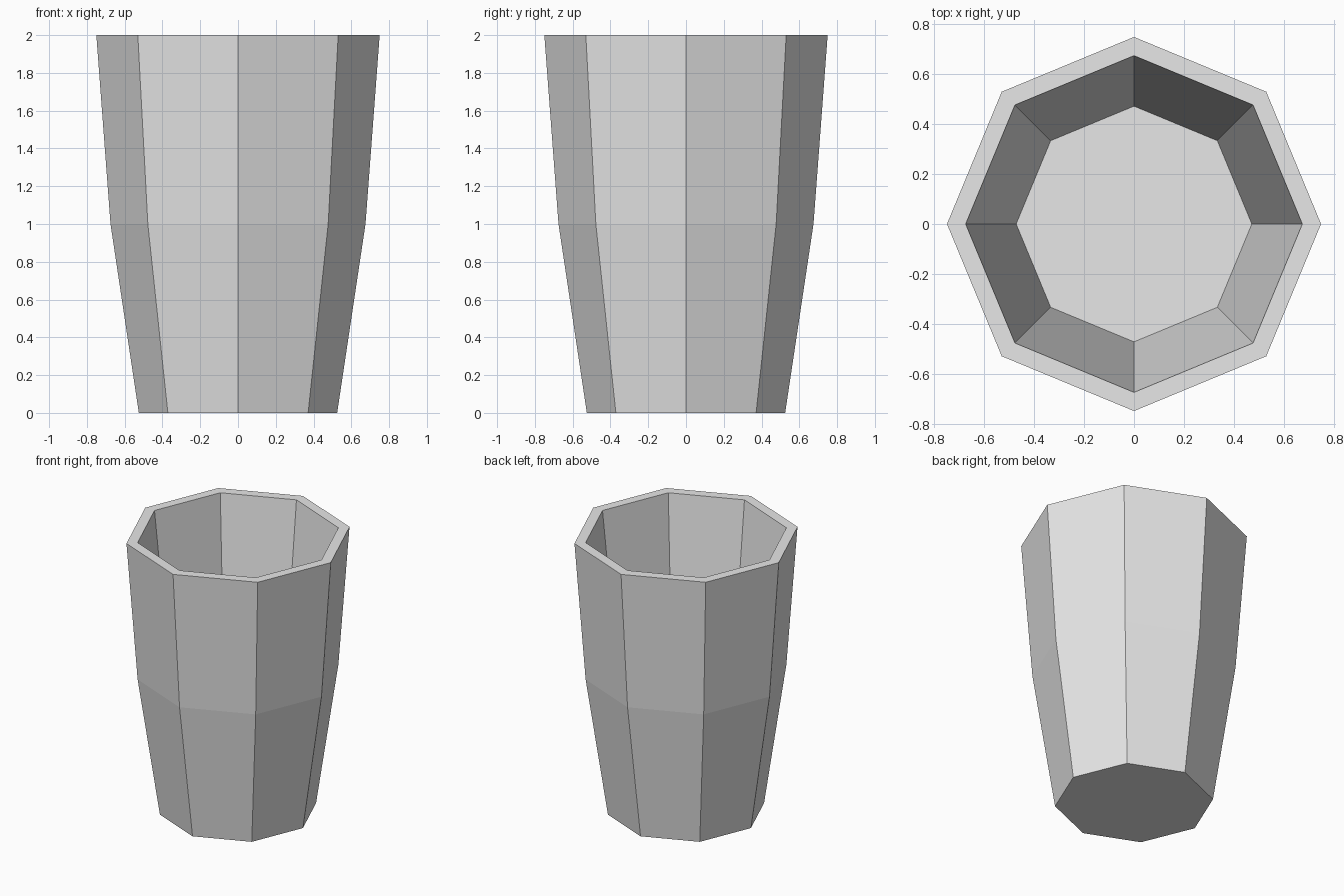
import bpy
import bmesh
from math import cos, sin, tau

SIDES = 8

# Remove the default object
default = bpy.data.objects.get("Cube")
if default:
    bpy.data.objects.remove(default, do_unlink=True)

# Single plain grey material
grey = bpy.data.materials.new("light_grey")
grey.use_nodes = True
colour = (0.8, 0.8, 0.8, 1.0)
grey.diffuse_color = colour
grey.node_tree.nodes["Principled BSDF"].inputs["Base Color"].default_value = colour

# Radius and height: outer base, waist, outer rim, inner rim, inner floor
profile = [(0.525, 0.0), (0.675, 1.0), (0.75, 2.0), (0.675, 2.0), (0.4725, 0.1)]


def ring(bm, radius, z):
    """Octagonal loop of vertices with corners on the axes."""
    return [bm.verts.new((radius * cos(tau * i / SIDES), radius * sin(tau * i / SIDES), z))
            for i in range(SIDES)]


# Cup: rings bridged from the base, over the rim and down to the inner floor
bm = bmesh.new()
rings = [ring(bm, r, z) for r, z in profile]
for low, high in zip(rings, rings[1:]):
    for i in range(SIDES):
        j = (i + 1) % SIDES
        bm.faces.new((low[i], low[j], high[j], high[i]))
bm.faces.new(rings[0][::-1])   # underside
bm.faces.new(rings[-1])        # inner floor

mesh = bpy.data.meshes.new("cup")
bm.to_mesh(mesh)
bm.free()
mesh.materials.append(grey)
cup = bpy.data.objects.new("cup", mesh)
bpy.context.collection.objects.link(cup)
